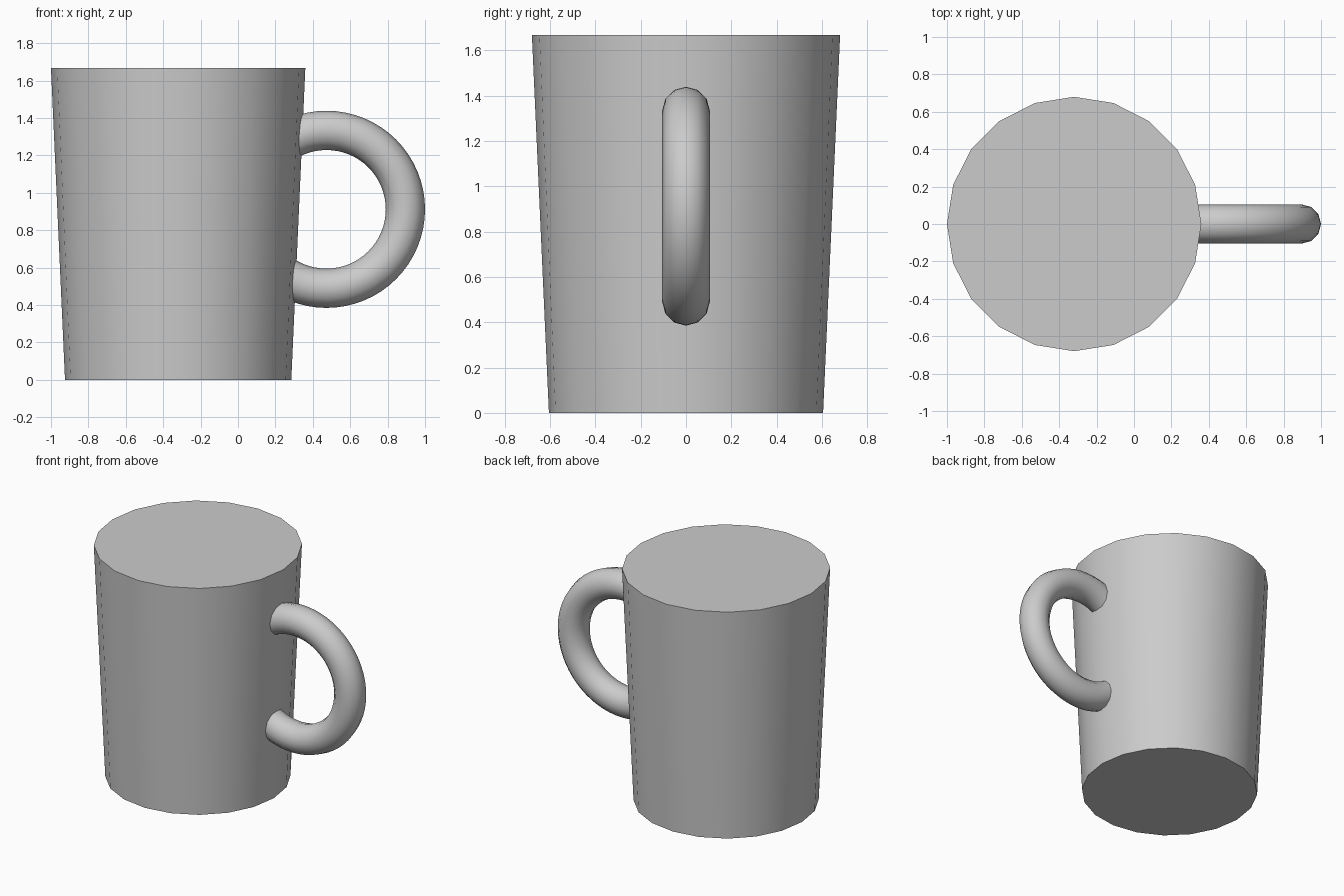
import bpy
from math import radians

if "Cube" in bpy.data.objects:
    bpy.data.objects.remove(bpy.data.objects["Cube"])

HEIGHT = 1.667
CUP_X = -0.32


def smooth(obj, name):
    obj.name = name
    bpy.ops.object.shade_smooth_by_angle(angle=radians(35))


# Cup body: closed, tapered 20-sided cylinder with corners on the x and y axes
bpy.ops.mesh.primitive_cone_add(vertices=20, radius1=0.605, radius2=0.68,
                                depth=HEIGHT, location=(CUP_X, 0, HEIGHT / 2))
smooth(bpy.context.object, "cup_body")

# Handle: upright ring whose inner side is buried in the body
bpy.ops.mesh.primitive_torus_add(major_segments=64, minor_segments=12,
                                 major_radius=0.422, minor_radius=0.105,
                                 location=(0.473, 0, 0.912),
                                 rotation=(radians(90), 0, 0))
smooth(bpy.context.object, "handle")
